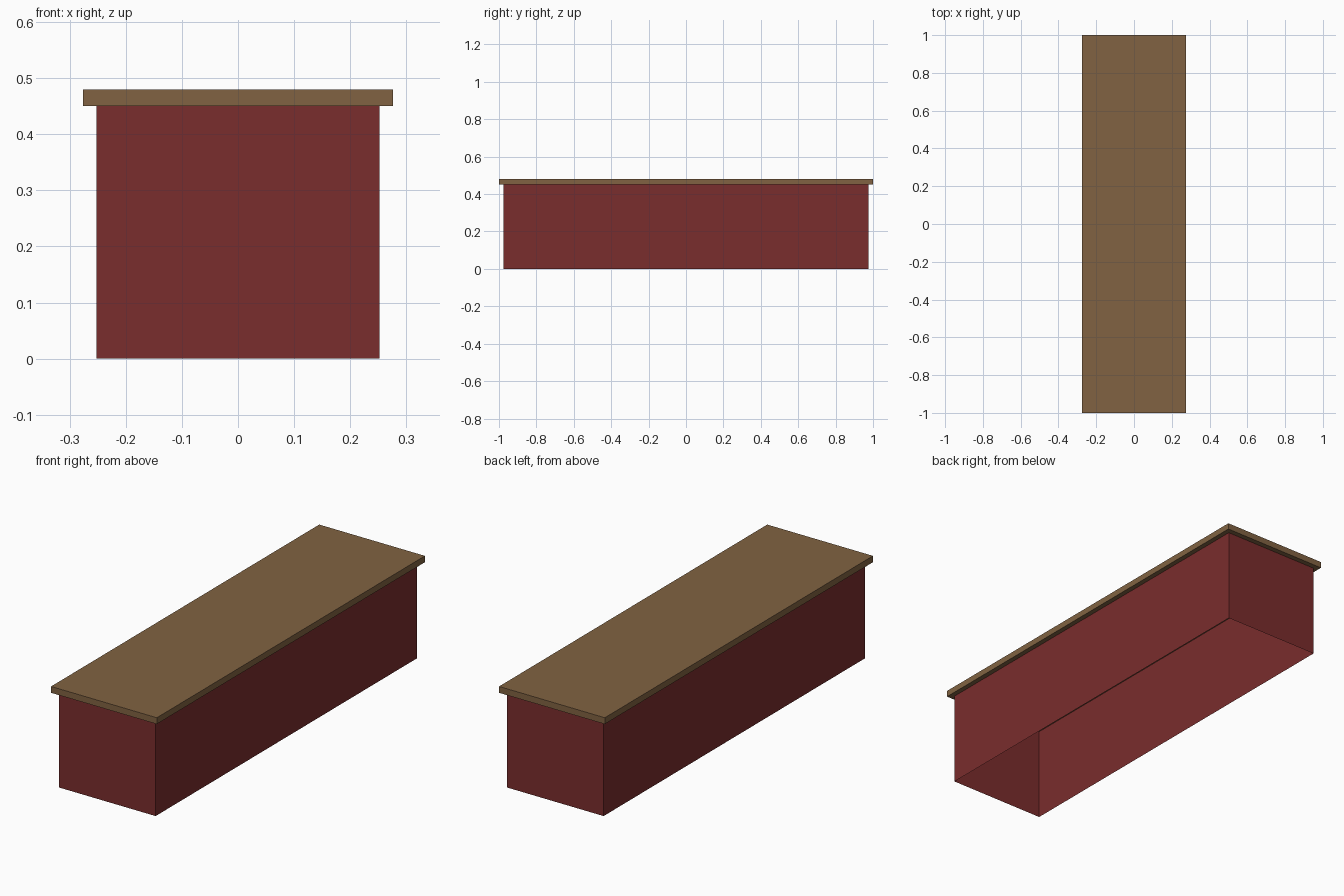
import bpy
import bmesh

if "Cube" in bpy.data.objects:
    bpy.data.objects.remove(bpy.data.objects["Cube"])


def material(name, rgb):
    m = bpy.data.materials.new(name)
    m.diffuse_color = (*rgb, 1.0)
    m.use_nodes = True
    m.node_tree.nodes["Principled BSDF"].inputs["Base Color"].default_value = m.diffuse_color
    return m


def box(name, size, z0, mat, open_ends=False):
    """Box resting on z0; open_ends leaves only the four upright walls."""
    bm = bmesh.new()
    bmesh.ops.create_cube(bm, size=1.0)
    for v in bm.verts:
        v.co.x *= size[0]
        v.co.y *= size[1]
        v.co.z = (v.co.z + 0.5) * size[2] + z0
    bm.normal_update()
    if open_ends:
        ends = [f for f in bm.faces if abs(f.normal.z) > 0.5]
        bmesh.ops.delete(bm, geom=ends, context='FACES_ONLY')
    mesh = bpy.data.meshes.new(name)
    bm.to_mesh(mesh)
    bm.free()
    mesh.materials.append(mat)
    obj = bpy.data.objects.new(name, mesh)
    bpy.context.collection.objects.link(obj)
    return obj


red = material("dark red", (0.195, 0.026, 0.026))
wood = material("brown wood", (0.219, 0.124, 0.054))

# Thin-walled skirt, open underneath
box("bench_skirt", (0.505, 1.95, 0.45), 0.0, red, open_ends=True)

# Overhanging wooden top board
box("bench_top", (0.552, 2.0, 0.03), 0.45, wood)
